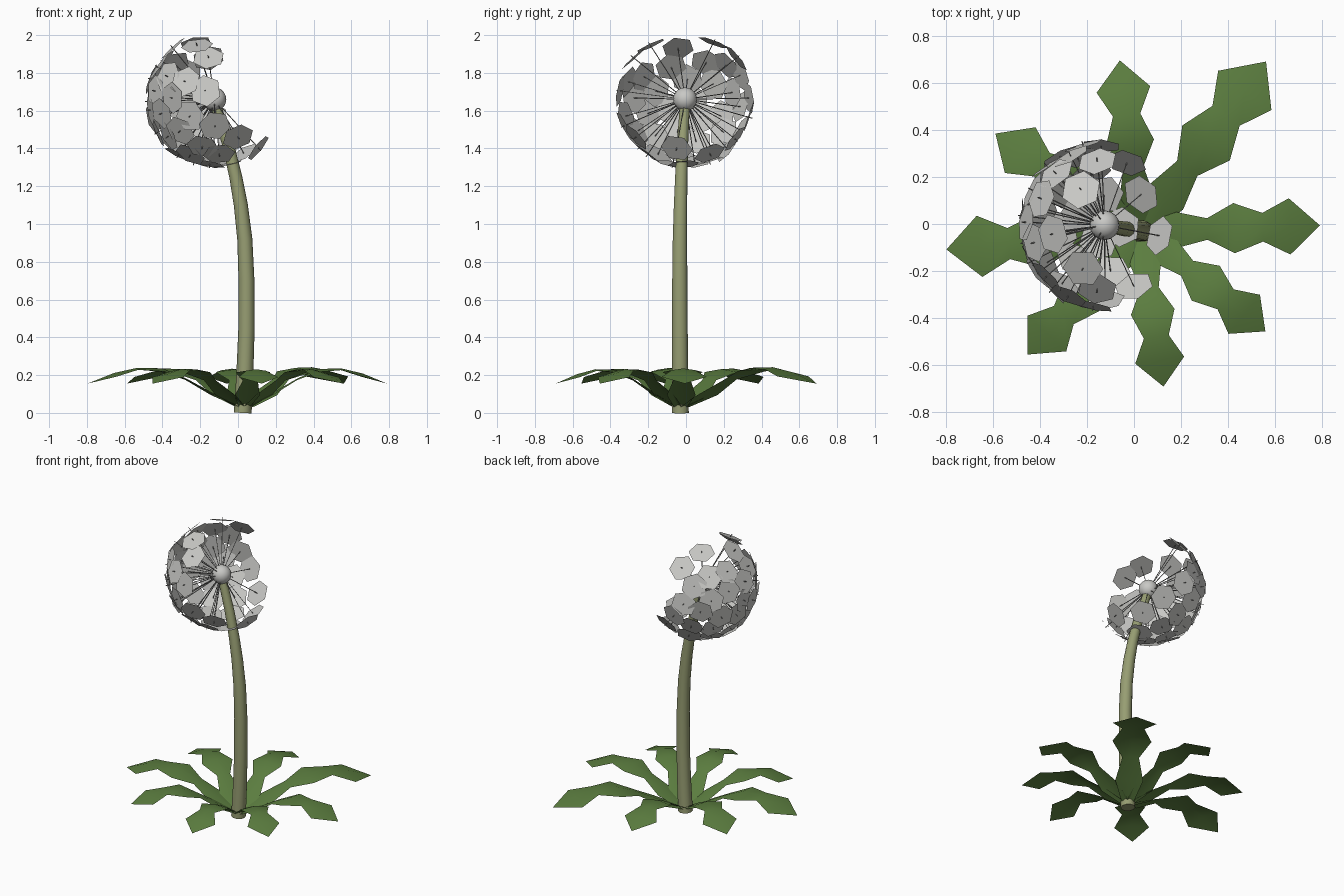
import bpy, bmesh, math, random
from mathutils import Vector, Matrix

if "Cube" in bpy.data.objects:
    bpy.data.objects.remove(bpy.data.objects["Cube"])

random.seed(4)

def material(name, col):
    m = bpy.data.materials.new(name)
    m.diffuse_color = (*col, 1)
    m.use_nodes = True
    m.node_tree.nodes["Principled BSDF"].inputs["Base Color"].default_value = m.diffuse_color
    return m

GREEN = material("leaf green", (0.105, 0.205, 0.05))
STEM = material("stem olive", (0.31, 0.34, 0.17))
WHITE = material("seed white", (0.58, 0.58, 0.56))
GREY = material("filament grey", (0.30, 0.30, 0.29))

def finish(bm, name, mat, smooth=False):
    me = bpy.data.meshes.new(name)
    bm.to_mesh(me)
    bm.free()
    me.materials.append(mat)
    for p in me.polygons:
        p.use_smooth = smooth
    ob = bpy.data.objects.new(name, me)
    bpy.context.collection.objects.link(ob)
    return ob

def tube(bm, pts, radii, sides):
    rings = []
    for i, p in enumerate(pts):
        d = (pts[min(i + 1, len(pts) - 1)] - pts[max(i - 1, 0)]).normalized()
        u = d.cross(Vector((0, 1, 0.01))).normalized()
        v = d.cross(u)
        rings.append([bm.verts.new(p + radii[i] * (u * math.cos(a) + v * math.sin(a)))
                      for a in (2 * math.pi * k / sides for k in range(sides))])
    for a, b in zip(rings, rings[1:]):
        for k in range(sides):
            j = (k + 1) % sides
            bm.faces.new((a[k], a[j], b[j], b[k]))
    bm.faces.new(rings[0][::-1])
    bm.faces.new(rings[-1])
    bmesh.ops.recalc_face_normals(bm, faces=bm.faces)

# curved stem
path = [(.025, -.03, 0), (.036, -.031, .2), (.045, -.032, .45), (.045, -.033, .7), (.036, -.032, .92),
        (.015, -.029, 1.1), (-.012, -.025, 1.25), (-.055, -.018, 1.43), (-.125, -.005, 1.65)]
bm = bmesh.new()
tube(bm, [Vector(p) for p in path], [.047, .045, .043, .042, .04, .037, .034, .031, .027], 10)
stem = finish(bm, "stem", STEM, True)
bpy.context.view_layer.objects.active = stem
stem.select_set(True)
bpy.ops.object.shade_smooth_by_angle(angle=math.radians(50))

# lobed, slightly arched leaves: (fraction of length, half width / length, height)
stations = [(.03, .045, .035), (.2, .10, .105), (.37, .06, .18), (.52, .14, .232),
            (.68, .08, .235), (.83, .157, .208)]
leaves = [(1.8, .76), (53.6, .894), (97.1, .73), (146.2, .744),
          (185.4, .83), (227.4, .712), (278.2, .667), (321.1, .678)]
for n, (ang, ln) in enumerate(leaves):
    bm = bmesh.new()
    M = Matrix.Translation((.03, -.03, 0)) @ Matrix.Rotation(math.radians(ang), 4, 'Z')
    lift = .85 + .2 * ln
    rows = [[bm.verts.new(M @ Vector((t * ln, s * w * ln, z * lift - abs(s) * .15 * w * ln)))
             for s in (-1, 0, 1)] for t, w, z in stations]
    for a, b in zip(rows, rows[1:]):
        for k in (0, 1):
            bm.faces.new((a[k], b[k], b[k + 1], a[k + 1]))
    tip = bm.verts.new(M @ Vector((ln, 0, .155)))
    for k in (0, 1):
        bm.faces.new((rows[-1][k], tip, rows[-1][k + 1]))
    finish(bm, f"leaf_{n + 1}", GREEN, True)

# round seed core
C = Vector((-.125, -.005, 1.66))
bm = bmesh.new()
bmesh.ops.create_uvsphere(bm, u_segments=16, v_segments=10, radius=.063,
                          matrix=Matrix.Translation(C))
finish(bm, "seed_core", WHITE, True)

# seed directions: rim seeds plus an even spiral, blown away on the +x/up side
dirs = [Vector(d).normalized() for d in
        [(.235, -.045, -.26), (.155, .13, -.285), (.095, .265, -.21), (.125, -.26, -.2),
         (-.09, -.18, .28), (-.10, .15, .30), (-.03, -.26, .21), (-.03, .26, .21)]]
rim = list(dirs)
gap = Vector((.85, 0, .5)).normalized()
N = 90
for i in range(N):
    z = 1 - (2 * i + 1) / N
    r, a = math.sqrt(1 - z * z), i * math.pi * (3 - math.sqrt(5))
    d = Vector((z, r * math.cos(a), r * math.sin(a)))
    d = (d + Vector([random.uniform(-.04, .04) for _ in range(3)])).normalized()
    if d.dot(gap) < -.04 and all((d - e).length > .4 for e in rim):
        dirs.append(d)

# hexagon parachutes on thin filaments
discs, threads = bmesh.new(), bmesh.new()
for d in dirs:
    tilt = Vector([random.uniform(-.15, .15) for _ in range(3)])
    rot = (d + tilt).to_track_quat('Z', 'Y').to_matrix().to_4x4()
    M = Matrix.Translation(C + d * .35) @ rot @ Matrix.Rotation(random.random(), 4, 'Z')
    bmesh.ops.create_circle(discs, cap_ends=True, segments=6, radius=.086, matrix=M)
    tube(threads, [C + d * .05, C + d * .37], [.0025, .0025], 4)
finish(discs, "seed_parachutes", WHITE)
finish(threads, "seed_filaments", GREY)
